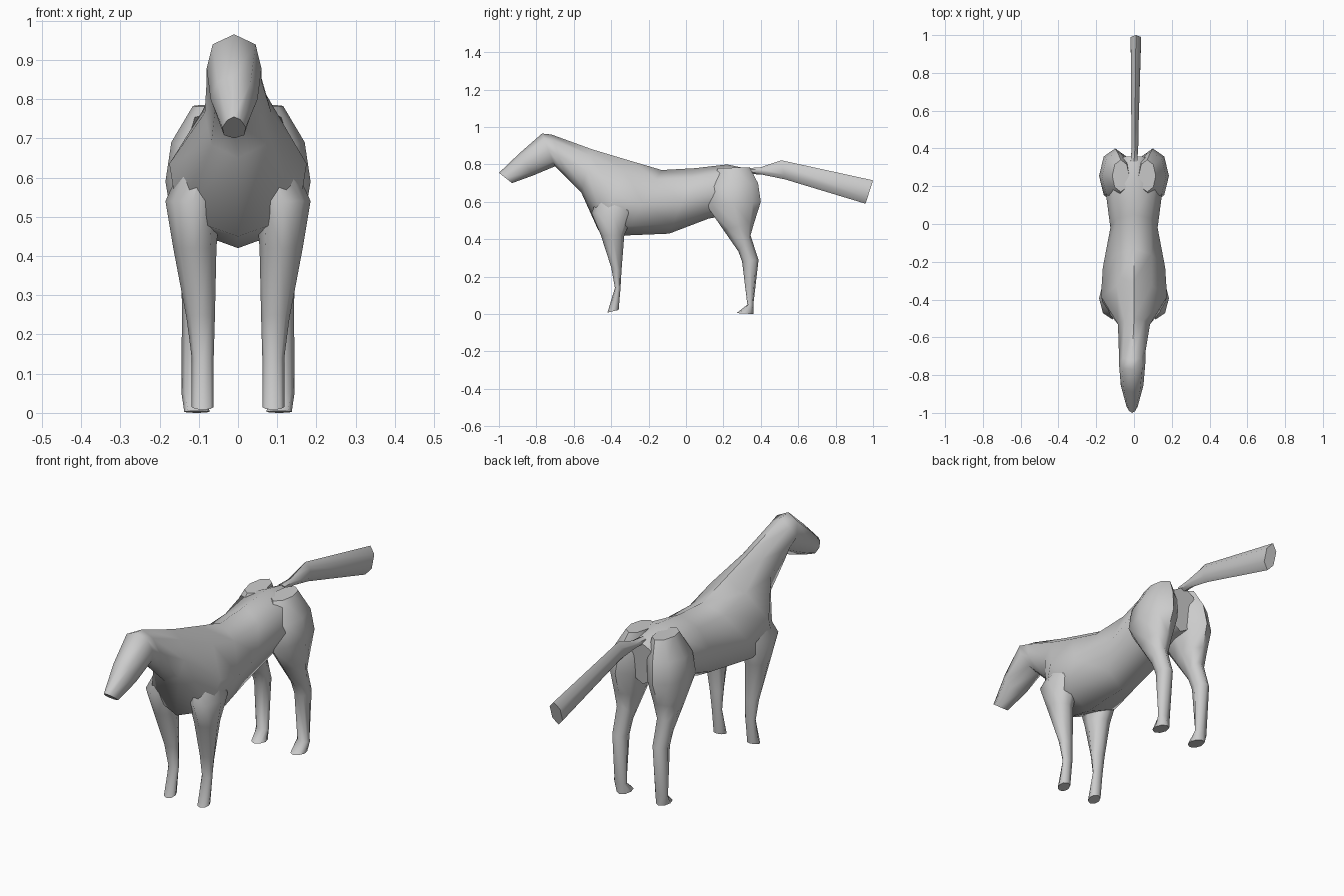
import bpy, bmesh, math
from mathutils import Vector

old = bpy.data.objects.get("Cube")
if old:
    bpy.data.objects.remove(old, do_unlink=True)

grey = bpy.data.materials.new("plain grey")
grey.use_nodes = True
grey.diffuse_color = (0.6, 0.6, 0.6, 1)
grey.node_tree.nodes["Principled BSDF"].inputs["Base Color"].default_value = (0.6, 0.6, 0.6, 1)


def loft(name, sections, sides=8, side=1, crease=60):
    """Skin rings given as (ay, az, by, bz, centre x, half width, widening towards a)."""
    bm = bmesh.new()
    rings = []
    for ay, az, by, bz, cx, w, k in sections:
        a, b = Vector((0, ay, az)), Vector((0, by, bz))
        ring = []
        for i in range(sides):
            t = math.tau * i / sides
            p = (a + b) / 2 + (a - b) / 2 * math.cos(t)
            p.x = side * (cx + w * math.sin(t) * (1 + k * math.cos(t)))
            ring.append(bm.verts.new(p))
        rings.append(ring)
    for r, s in zip(rings, rings[1:]):
        for i in range(sides):
            j = (i + 1) % sides
            bm.faces.new((r[i], r[j], s[j], s[i]))
    bm.faces.new(rings[0])
    bm.faces.new(rings[-1])
    bmesh.ops.recalc_face_normals(bm, faces=bm.faces)
    mesh = bpy.data.meshes.new(name)
    bm.to_mesh(mesh)
    bm.free()
    mesh.materials.append(grey)
    obj = bpy.data.objects.new(name, mesh)
    bpy.context.collection.objects.link(obj)
    bpy.ops.object.select_all(action='DESELECT')
    obj.select_set(True)
    bpy.context.view_layer.objects.active = obj
    bpy.ops.object.shade_smooth_by_angle(angle=math.radians(crease))
    return obj


# Head, neck and trunk: top line, then underside
loft("body", [
    (-1.0, .755, -.93, .70, -.01, .03, -.3),
    (-.89, .86, -.82, .74, -.01, .06, 0),
    (-.77, .965, -.70, .79, -.01, .07, .15),
    (-.72, .96, -.64, .73, -.01, .07, 0),
    (-.50, .88, -.56, .65, 0, .085, -.2),
    (-.30, .82, -.47, .45, 0, .175, -.35),
    (-.13, .77, -.33, .42, 0, .165, -.3),
    (.05, .78, -.09, .43, 0, .125, 0),
    (.22, .80, .12, .51, 0, .15, .1),
    (.36, .77, .33, .55, 0, .08, 0),
])

# Tail blade held out behind
loft("tail", [
    (.33, .78, .34, .75, 0, .02, 0),
    (.40, .785, .41, .745, .005, .02, 0),
    (.51, .822, .53, .72, .005, .022, 0),
    (1.0, .715, .96, .59, .01, .032, 0),
], sides=6, crease=50)

# Legs: front edge, then back edge
for label, side in (("left", 1), ("right", -1)):
    loft(label + "_front_leg", [
        (-.46, .66, -.27, .66, .08, .05, 0),
        (-.505, .54, -.28, .54, .115, .07, 0),
        (-.455, .42, -.33, .42, .11, .055, 0),
        (-.40, .25, -.345, .23, .095, .036, 0),
        (-.38, .14, -.35, .14, .09, .028, 0),
        (-.42, .008, -.36, .022, .09, .028, 0),
    ], side=side)
    loft(label + "_hind_leg", [
        (.17, .78, .34, .785, .07, .045, 0),
        (.12, .68, .385, .70, .09, .08, 0),
        (.11, .58, .40, .60, .1, .085, 0),
        (.20, .45, .365, .49, .105, .06, 0),
        (.28, .335, .345, .42, .108, .04, 0),
        (.30, .28, .388, .29, .108, .035, 0),
        (.328, .05, .36, .05, .11, .034, 0),
        (.27, .005, .362, 0, .105, .032, 0),
    ], side=side)
